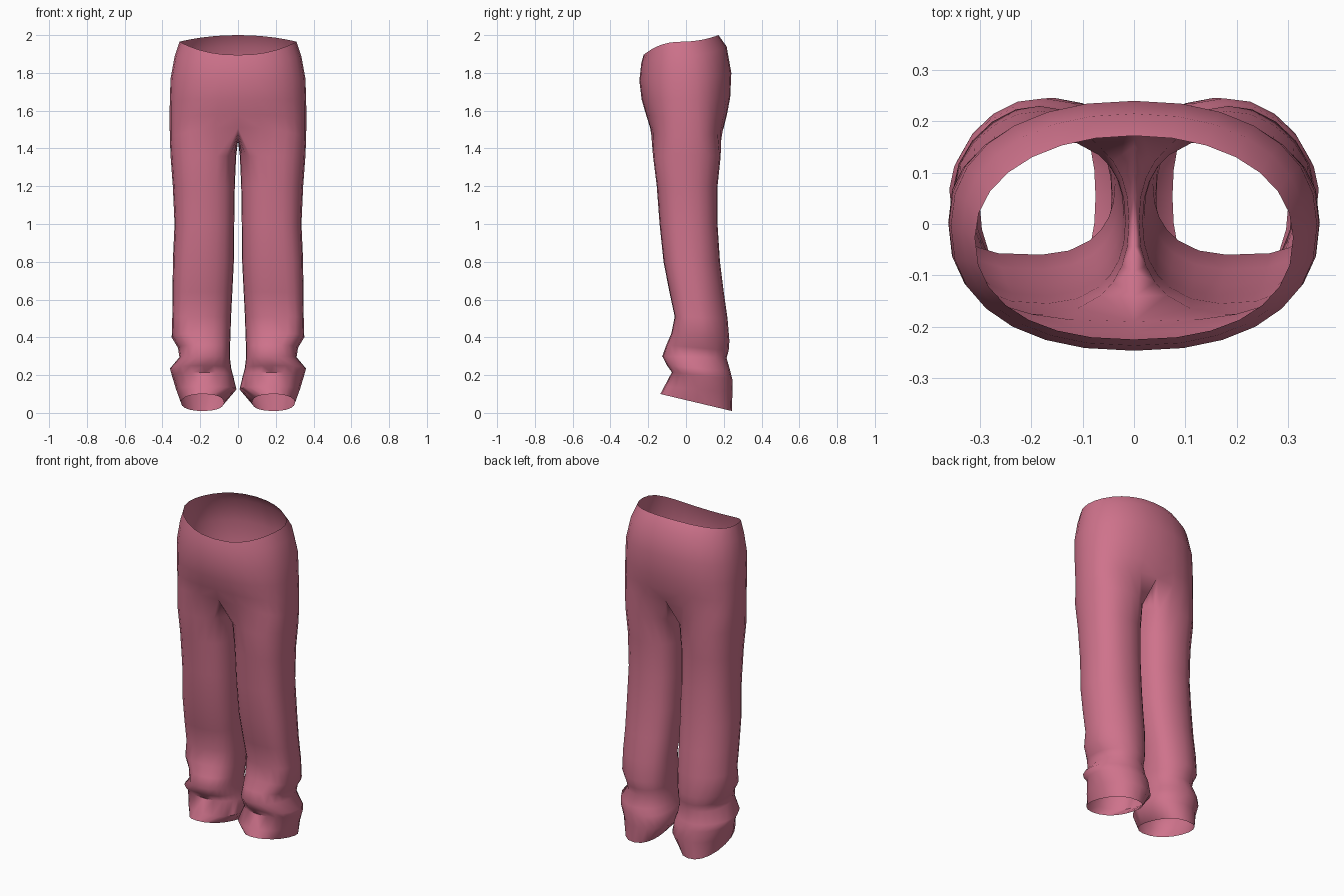
import bpy, bmesh
from math import sin, cos, radians, copysign

if "Cube" in bpy.data.objects:
    bpy.data.objects.remove(bpy.data.objects["Cube"], do_unlink=True)

OUTER = 15   # points from front seam round the outside to the back seam
INNER = 7    # points along the inner leg, between the seams


def power(v, p):
    return copysign(abs(v) ** p, v)


def lerp(a, b, t):
    return a + (b - a) * t


def oval(angle, x_in, x_out, y_front, y_back, p):
    """Point on a rounded section; angle 0 faces outward, -90 the front."""
    a = radians(angle)
    x = lerp(x_in, x_out, (1 + power(cos(a), p)) / 2)
    y = lerp(y_front, y_back, (1 + power(sin(a), p)) / 2)
    return x, y


# Hip sections: front z, side z, back z, half width, front y, back y,
# then roundness of the front and of the back (lower is squarer)
HIPS = [
    (1.895, 1.965, 2.0, 0.31, -0.225, 0.172, 0.87, 0.95),
    (1.85, 1.89, 1.94, 0.335, -0.237, 0.215, 0.87, 0.92),
    (1.76, 1.77, 1.8, 0.357, -0.247, 0.24, 0.87, 0.9),
    (1.66, 1.66, 1.67, 0.361, -0.235, 0.234, 0.85, 0.88),
    (1.58, 1.56, 1.58, 0.362, -0.212, 0.217, 0.8, 0.82),
    (1.51, 1.46, 1.51, 0.361, -0.19, 0.2, 0.72, 0.76),
]

# Leg sections: front z, back z, inner x, outer x, front y, back y,
# then roundness of the outer front and outer back corners
LEGS = [
    (1.36, 1.36, 0.01, 0.357, -0.175, 0.184, 0.82, 0.9),
    (1.2, 1.2, 0.017, 0.345, -0.155, 0.167, 0.8, 0.9),
    (1.0, 1.0, 0.02, 0.336, -0.14, 0.167, 0.76, 0.9),
    (0.8, 0.8, 0.022, 0.345, -0.119, 0.18, 0.7, 1.0),
    (0.64, 0.64, 0.03, 0.346, -0.088, 0.2, 0.62, 1.1),
    (0.51, 0.5, 0.037, 0.348, -0.06, 0.22, 0.58, 1.15),
    (0.42, 0.38, 0.04, 0.351, -0.078, 0.23, 0.65, 1.15),
    (0.36, 0.33, 0.043, 0.318, -0.104, 0.226, 0.8, 1.0),
    (0.3, 0.29, 0.043, 0.31, -0.126, 0.215, 0.95, 0.9),
    (0.25, 0.22, 0.036, 0.36, -0.1, 0.235, 0.85, 1.15),
    (0.215, 0.18, 0.026, 0.35, -0.075, 0.245, 0.85, 1.1),
    (0.14, 0.11, 0.008, 0.328, -0.115, 0.246, 0.9, 1.0),
    (0.1, 0.01, 0.075, 0.302, -0.136, 0.243, 0.95, 0.9),
]


def hip_ring(front, side, back, width, y_front, y_back, p_front, p_back):
    points = []
    for i in range(OUTER):
        angle = lerp(-90, 90, i / (OUTER - 1))
        p = p_front if angle < 0 else p_back
        x, y = oval(angle, -width, width, y_front, y_back, p)
        s = sin(radians(angle))
        z = lerp(side, front if s < 0 else back, s * s)
        points.append((x if 0 < i < OUTER - 1 else 0, y, z))
    return points


def leg_ring(front, back, x_in, x_out, y_front, y_back, p_front, p_back):
    points = []
    corner = 130
    for i in range(OUTER + INNER):
        if i < OUTER:
            angle = lerp(-corner, corner, i / (OUTER - 1))
        else:
            angle = lerp(corner, 360 - corner, (i - OUTER + 1) / (INNER + 1))
        p = p_front if -90 < angle < 0 else p_back if 0 <= angle < 90 else 0.85
        x, y = oval(angle, x_in, x_out, y_front, y_back, p)
        z = lerp(front, back, (y - y_front) / (y_back - y_front))
        points.append((x, y, z))
    return points


def crotch_seam(front, back):
    """Curve under the body from the back seam to the front seam."""
    points = []
    for i in range(INNER):
        t = (i + 1) / (INNER + 1)
        sag = abs(2 * t - 1) ** 2
        points.append((0, lerp(back[1], front[1], t), lerp(1.44, front[2], sag)))
    return points


def skin(bm, upper, lower, closed):
    n = len(upper)
    for i in range(n if closed else n - 1):
        j = (i + 1) % n
        bm.faces.new((upper[i], lower[i], lower[j], upper[j]))


# Half of the garment: open hip sheet, then a tube for the leg
bm = bmesh.new()
hips = [[bm.verts.new(p) for p in hip_ring(*row)] for row in HIPS]
for upper, lower in zip(hips, hips[1:]):
    skin(bm, upper, lower, False)

seam = crotch_seam(hips[-1][0].co, hips[-1][-1].co)
legs = [hips[-1] + [bm.verts.new(p) for p in seam]]
legs += [[bm.verts.new(p) for p in leg_ring(*row)] for row in LEGS]
for upper, lower in zip(legs, legs[1:]):
    skin(bm, upper, lower, True)

mesh = bpy.data.meshes.new("trousers")
bm.to_mesh(mesh)
bm.free()
trousers = bpy.data.objects.new("trousers", mesh)
bpy.context.collection.objects.link(trousers)

# Other half
mirror = trousers.modifiers.new("mirror", "MIRROR")
mirror.use_axis[0] = True
mirror.use_clip = True
mirror.merge_threshold = 0.001

# Cloth colour
cloth = bpy.data.materials.new("rose cloth")
cloth.use_nodes = True
rose = (0.62, 0.17, 0.26, 1)
cloth.diffuse_color = rose
cloth.node_tree.nodes["Principled BSDF"].inputs["Base Color"].default_value = rose
mesh.materials.append(cloth)

bpy.context.view_layer.objects.active = trousers
trousers.select_set(True)
bpy.ops.object.shade_smooth_by_angle(angle=radians(60))
